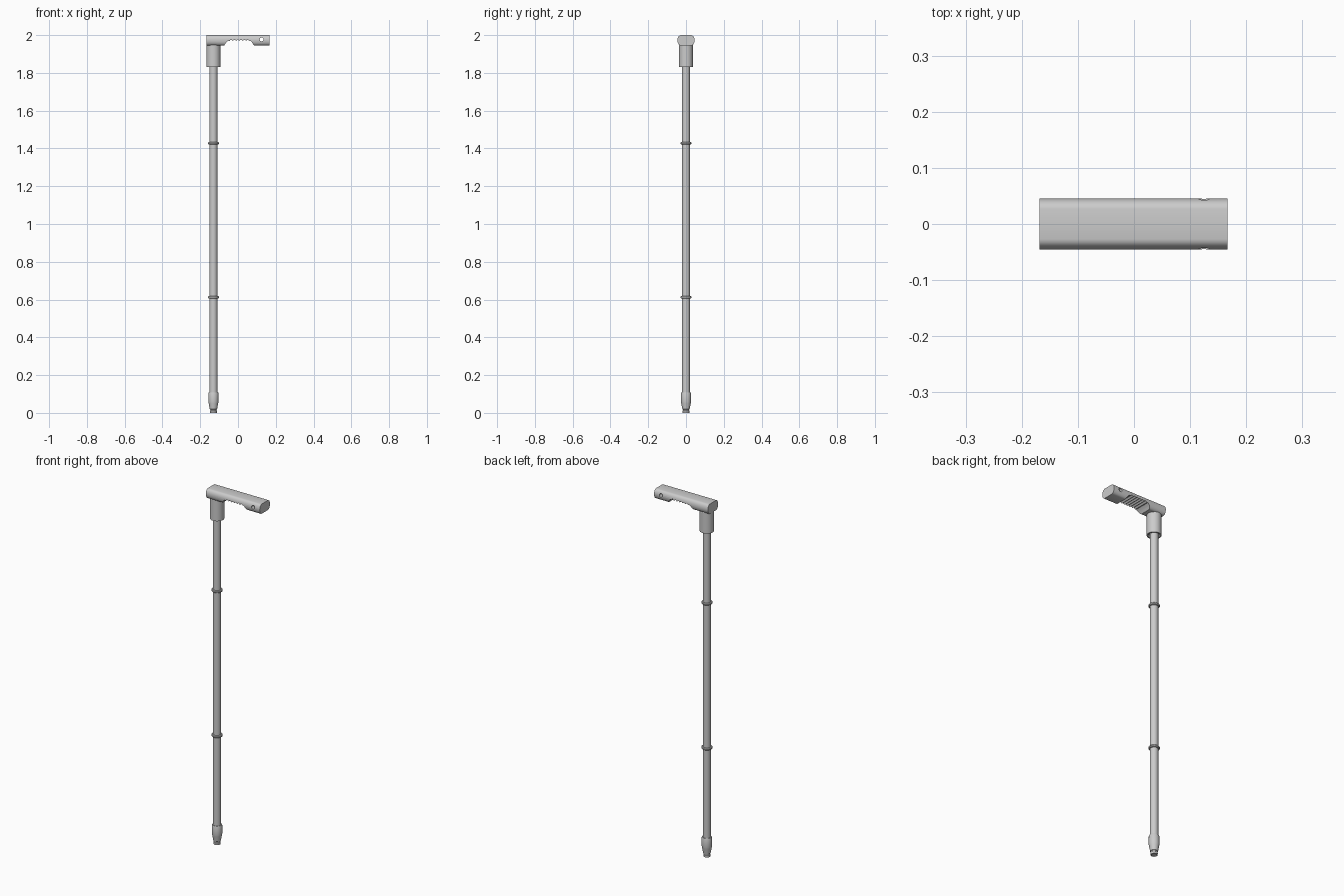
import bpy, bmesh, math

if "Cube" in bpy.data.objects:
    bpy.data.objects.remove(bpy.data.objects["Cube"])

POLE_X = -0.13


def finish(name, bm, smooth=True):
    bmesh.ops.recalc_face_normals(bm, faces=bm.faces)
    me = bpy.data.meshes.new(name)
    bm.to_mesh(me)
    bm.free()
    ob = bpy.data.objects.new(name, me)
    bpy.context.collection.objects.link(ob)
    if smooth:
        shade(ob)
    return ob


def shade(ob):
    bpy.ops.object.select_all(action='DESELECT')
    ob.select_set(True)
    bpy.context.view_layer.objects.active = ob
    bpy.ops.object.shade_smooth_by_angle(angle=math.radians(30))


def lathe(name, profile, sides=40):
    """Turn (radius, z) points around the pole axis and cap both ends."""
    bm = bmesh.new()
    rings = [[bm.verts.new((POLE_X + r * math.cos(2 * math.pi * i / sides),
                            r * math.sin(2 * math.pi * i / sides), z))
              for i in range(sides)] for r, z in profile]
    for a, b in zip(rings, rings[1:]):
        for i in range(sides):
            j = (i + 1) % sides
            bm.faces.new((a[i], a[j], b[j], b[i]))
    bm.faces.new(rings[0])
    bm.faces.new(rings[-1])
    return finish(name, bm)


def prism(name, points, offset, smooth=True):
    """Extrude a closed outline of 3D points along an offset."""
    bm = bmesh.new()
    face = bm.faces.new([bm.verts.new(p) for p in points])
    new = bmesh.ops.extrude_face_region(bm, geom=[face])['geom']
    bmesh.ops.translate(bm, vec=offset,
                        verts=[v for v in new if isinstance(v, bmesh.types.BMVert)])
    # the extrude may drop the starting cap
    holes = [e for e in bm.edges if e.is_boundary]
    if holes:
        bmesh.ops.holes_fill(bm, edges=holes, sides=0)
    return finish(name, bm, smooth)


def cut(ob, cutter):
    cutter.hide_render = True
    mod = ob.modifiers.new("cut", 'BOOLEAN')
    mod.operation = 'DIFFERENCE'
    mod.solver = 'EXACT'
    mod.object = cutter
    bpy.ops.object.select_all(action='DESELECT')
    ob.select_set(True)
    bpy.context.view_layer.objects.active = ob
    bpy.ops.object.modifier_apply(modifier=mod.name)
    bpy.data.objects.remove(cutter)


# Handle: flat top and bottom with bulging sides
section = []
for side in (1, -1):
    for i in range(11):
        a = math.radians(90 - 18 * i) * side
        section.append((-0.168, side * (0.027 + 0.0185 * math.cos(a)),
                        1.9725 + 0.0275 * math.sin(a)))
handle = prism("handle", section, (0.335, 0, 0), smooth=False)

# Finger grip recess with a scalloped roof
grip = [(-0.073, 1.92), (-0.073, 1.946), (-0.064, 1.959), (-0.052, 1.97)]
n, x0, x1 = 48, -0.045, 0.06
for i in range(n + 1):
    t = i / n
    grip.append((x0 + (x1 - x0) * t,
                 1.9685 + 0.007 * abs(math.sin(6 * math.pi * t))))
grip += [(0.066, 1.97), (0.075, 1.96), (0.084, 1.946), (0.084, 1.92)]
cut(handle, prism("grip_cutter", [(x, -0.1, z) for x, z in grip], (0, 0.2, 0), False))

# Strap hole
hole = [(0.125 + 0.01 * math.cos(a), -0.1, 1.977 + 0.01 * math.sin(a))
        for a in (2 * math.pi * i / 24 for i in range(24))]
cut(handle, prism("hole_cutter", hole, (0, 0.2, 0), False))
shade(handle)

# Collar under the handle, with a recess around the pole
lathe("collar", [(0.024, 1.842), (0.030, 1.83), (0.037, 1.83),
                 (0.037, 1.945), (0.031, 1.955)])

# Pole
lathe("pole", [(0.021, 0.09), (0.021, 1.86)])

# Joint rings
for label, z in (("lower", 0.612), ("upper", 1.427)):
    lathe(label + "_joint_ring",
          [(0.020, z - 0.006), (0.026, z - 0.006), (0.0285, z - 0.003),
           (0.0285, z + 0.003), (0.026, z + 0.006), (0.020, z + 0.006)])

# Rubber foot: straight sleeve, taper and grooved tip
lathe("rubber_foot", [(0.012, 0.004), (0.014, 0.0), (0.018, 0.0), (0.0185, 0.011),
                      (0.0165, 0.013), (0.0165, 0.018), (0.0195, 0.02),
                      (0.025, 0.05), (0.0265, 0.058), (0.0265, 0.104),
                      (0.0245, 0.109), (0.020, 0.109)])
